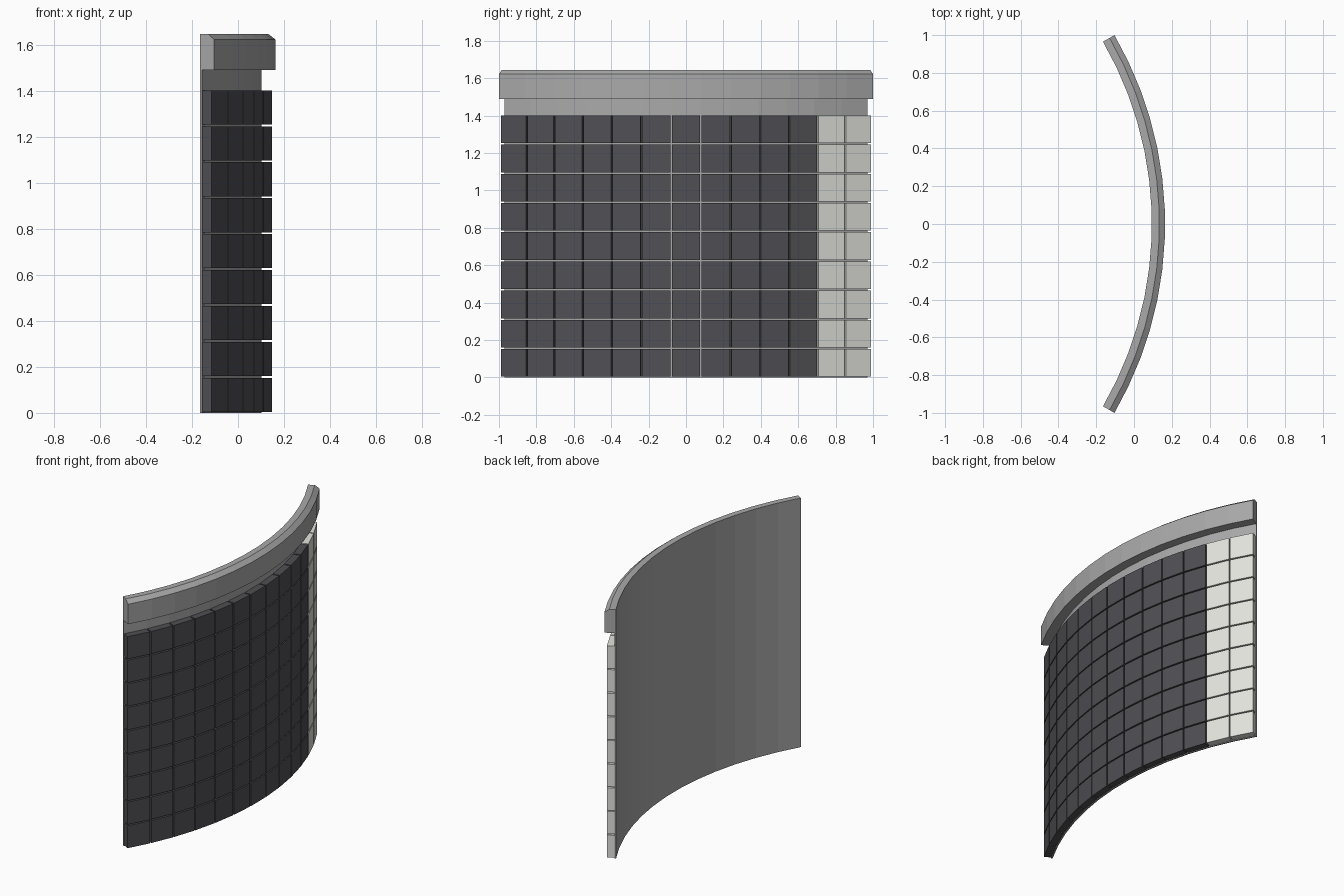
import bpy
import bmesh
import math

cube = bpy.data.objects.get("Cube")
if cube:
    bpy.data.objects.remove(cube, do_unlink=True)

CENTRE_X = -1.8355
HALF = math.radians(30)
COLS, ROWS = 13, 9
PITCH_A, PITCH_Z = 2 * HALF / COLS, 1.405 / ROWS
GAP = 0.008


def material(name, rgb):
    m = bpy.data.materials.new(name)
    m.use_nodes = True
    m.diffuse_color = (*rgb, 1)
    m.node_tree.nodes["Principled BSDF"].inputs["Base Color"].default_value = (*rgb, 1)
    return m


grey = material("grey metal", (0.40, 0.40, 0.405))
dark = material("charcoal tile", (0.08, 0.078, 0.088))
white = material("off white tile", (0.77, 0.78, 0.72))


def sweep(bm, profile, start, end, steps):
    """Sweep a closed (radius, z) profile around the arc centre."""
    rings = []
    for i in range(steps + 1):
        a = start + (end - start) * i / steps
        rings.append([bm.verts.new((CENTRE_X + r * math.cos(a), r * math.sin(a), z))
                      for r, z in profile])
    n = len(profile)
    for r0, r1 in zip(rings, rings[1:]):
        for k in range(n):
            bm.faces.new((r0[k], r0[(k + 1) % n], r1[(k + 1) % n], r1[k]))
    bm.faces.new(rings[0][::-1])
    bm.faces.new(rings[-1])


def finish(bm, name, mat):
    bmesh.ops.recalc_face_normals(bm, faces=bm.faces)
    mesh = bpy.data.meshes.new(name)
    bm.to_mesh(mesh)
    bm.free()
    mesh.materials.append(mat)
    obj = bpy.data.objects.new(name, mesh)
    bpy.context.collection.objects.link(obj)


def box_profile(r0, r1, z0, z1):
    return [(r0, z0), (r1, z0), (r1, z1), (r0, z1)]


# Thin curved backing wall
bm = bmesh.new()
sweep(bm, box_profile(1.93, 1.939, 0, 1.49), -HALF, HALF, COLS)
finish(bm, "backing_wall", grey)

# Overhanging top rail with a chamfered outer edge
bm = bmesh.new()
rail = [(1.93, 1.49), (2.0, 1.49), (2.0, 1.622), (1.97, 1.645), (1.93, 1.645)]
sweep(bm, rail, -HALF, HALF, COLS)
finish(bm, "top_rail", grey)

# Tile grid: the last two columns are white
for name, mat, columns in (("dark_tiles", dark, range(COLS - 2)),
                           ("white_tiles", white, range(COLS - 2, COLS))):
    bm = bmesh.new()
    for c in columns:
        a = -HALF + c * PITCH_A
        inset = GAP / 2 / 1.985
        for r in range(ROWS):
            z = r * PITCH_Z
            sweep(bm, box_profile(1.938, 1.985, z + GAP / 2, z + PITCH_Z - GAP / 2),
                  a + inset, a + PITCH_A - inset, 1)
    finish(bm, name, mat)
